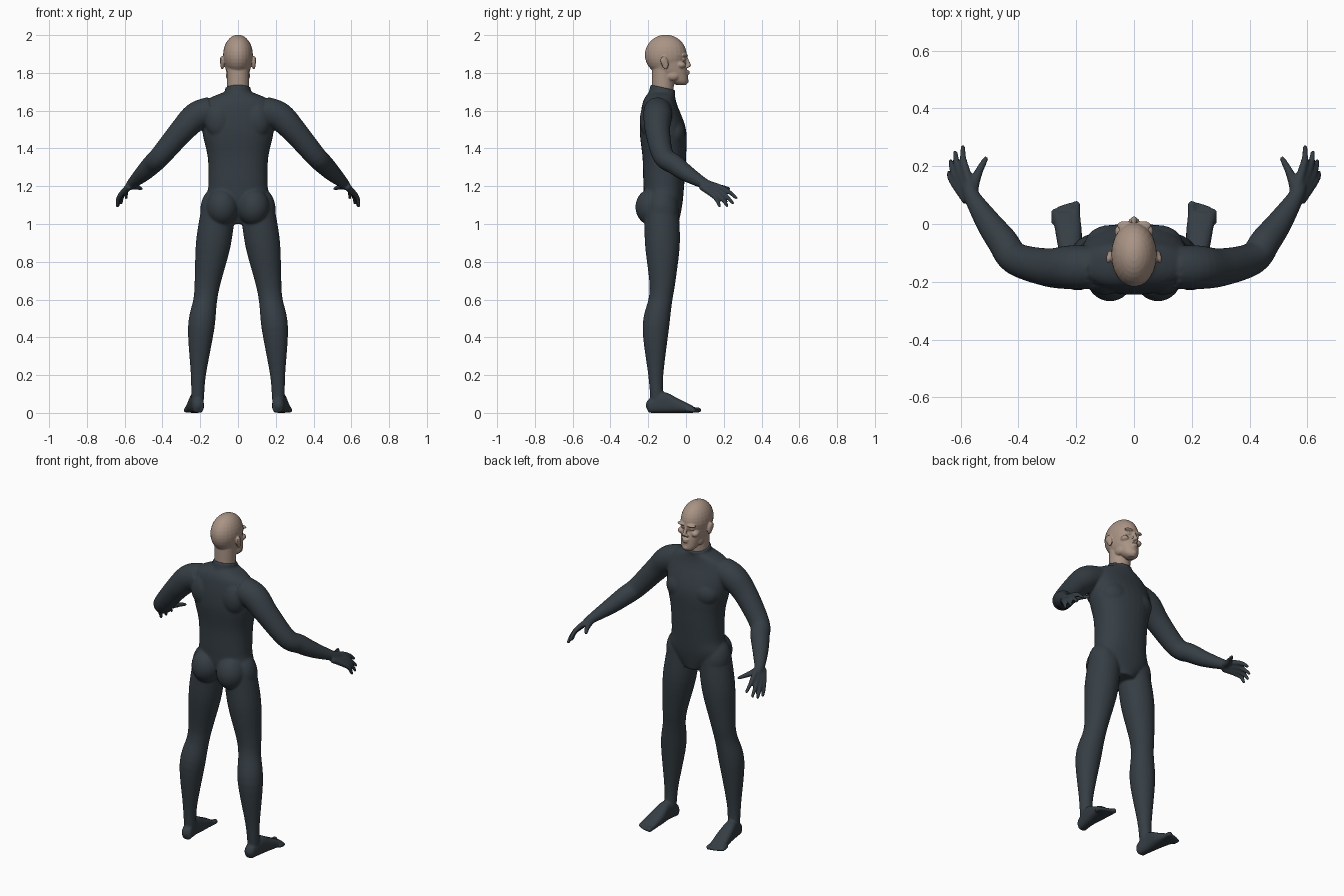
import bpy, bmesh, math
from mathutils import Vector, Matrix

cube = bpy.data.objects.get("Cube")
if cube:
    bpy.data.objects.remove(cube, do_unlink=True)


def material(name, colour):
    mat = bpy.data.materials.new(name)
    mat.use_nodes = True
    mat.diffuse_color = (*colour, 1)
    shader = mat.node_tree.nodes["Principled BSDF"]
    shader.inputs["Base Color"].default_value = (*colour, 1)
    shader.inputs["Roughness"].default_value = 0.7
    return mat


def smooth_rows(rows, steps=5):
    """Catmull-Rom interpolation of rows of numbers."""
    result = []
    for i in range(len(rows) - 1):
        before, start = rows[max(i - 1, 0)], rows[i]
        end, after = rows[i + 1], rows[min(i + 2, len(rows) - 1)]
        for k in range(steps):
            t = k / steps
            result.append([q + t / 2 * (r - p + t * (2*p - 5*q + 4*r - s + t * (3*(q - r) + s - p)))
                           for p, q, r, s in zip(before, start, end, after)])
    return result + [list(rows[-1])]


def loft(bm, sections, power=1.0, sides=32):
    """Skin closed rings given as (centre, half axis, half axis)."""
    def rounded(value):
        return math.copysign(abs(value) ** power, value)

    angles = [math.tau * i / sides for i in range(sides)]
    rings = [[bm.verts.new(centre + u * rounded(math.cos(a)) + v * rounded(math.sin(a)))
              for a in angles] for centre, u, v in sections]
    for lower, upper in zip(rings, rings[1:]):
        for i in range(sides):
            j = (i + 1) % sides
            bm.faces.new((lower[i], lower[j], upper[j], upper[i]))
    bm.faces.new(rings[0][::-1])
    bm.faces.new(rings[-1])


def upright(bm, rows):
    """Centred body of stacked rings: height, half width, back, front."""
    loft(bm, [(Vector((0, (back + front) / 2, height)),
               Vector((width, 0, 0)), Vector((0, (front - back) / 2, 0)))
              for height, width, back, front in smooth_rows(rows)], power=0.9)


def blob(bm, centre, radii, tilt=0):
    matrix = (Matrix.Translation(centre) @ Matrix.Rotation(tilt, 4, 'X')
              @ Matrix.Diagonal((*radii, 1)))
    bmesh.ops.create_uvsphere(bm, u_segments=24, v_segments=16, radius=1, matrix=matrix)


def tube(bm, rows, round_end=True):
    """Limb along a smooth path: x, y, z, radius."""
    path = smooth_rows(rows)
    reference = Vector((0.3, -0.2, 1))
    sections = []
    for i, (x, y, z, radius) in enumerate(path):
        ahead, behind = path[min(i + 1, len(path) - 1)], path[max(i - 1, 0)]
        tangent = Vector(ahead[:3]) - Vector(behind[:3])
        u = tangent.cross(reference).normalized()
        v = tangent.cross(u).normalized()
        sections.append((Vector((x, y, z)), u * radius, v * radius))
    loft(bm, sections, sides=24)
    if round_end:
        blob(bm, rows[-1][:3], [rows[-1][3]] * 3)


def mirror_all(bm):
    geometry = bm.verts[:] + bm.edges[:] + bm.faces[:]
    for element in bmesh.ops.duplicate(bm, geom=geometry)["geom"]:
        if isinstance(element, bmesh.types.BMVert):
            element.co.x *= -1


def finish(bm, name, mat, voxel):
    """Fuse the overlapping parts into one smooth skin."""
    bmesh.ops.recalc_face_normals(bm, faces=bm.faces[:])
    mesh = bpy.data.meshes.new(name)
    bm.to_mesh(mesh)
    bm.free()
    mesh.materials.append(mat)
    body = bpy.data.objects.new(name, mesh)
    bpy.context.collection.objects.link(body)
    remesh = body.modifiers.new("Blend", 'REMESH')
    remesh.mode = 'VOXEL'
    remesh.voxel_size = voxel
    remesh.use_smooth_shade = True
    soften = body.modifiers.new("Soften", 'SMOOTH')
    soften.factor = 0.5
    soften.iterations = 5


def add_leg(bm):
    hip, thigh = (.1, -.13, 1.1, .09), (.13, -.125, .9, .093)
    above_knee, knee = (.16, -.125, .7, .07), (.173, -.135, .6, .063)
    calf, shin, ankle = (.195, -.16, .45, .07), (.21, -.16, .2, .04), (.213, -.155, .08, .034)
    tube(bm, [hip, thigh, above_knee, knee, calf, shin, ankle])
    # buttock and hip
    blob(bm, (.083, -.175, 1.09), (.085, .093, .1))
    blob(bm, (.12, -.125, 1.07), (.08, .085, .12))


def add_foot(bm):
    # y, x, half width, height
    arch = [(-.2, .21, .03, .07), (-.12, .22, .035, .11), (-.04, .225, .045, .075), (.04, .235, .048, .035)]
    loft(bm, [(Vector((x, y, height / 2)), Vector((width, 0, 0)), Vector((0, 0, height / 2)))
              for y, x, width, height in smooth_rows(arch)], power=0.75)
    blob(bm, (.213, -.17, .04), (.032, .044, .04))
    # toes shorten towards the outside
    for toe in range(5):
        radius = .011 if toe else .015
        x = .2 + .019 * toe
        tip = .066 - .0015 * toe ** 2
        tube(bm, [(x, 0, .018, radius), (x, tip, radius, radius)])


def add_arm(bm):
    root, shoulder = (.14, -.15, 1.6, .075), (.22, -.15, 1.57, .076)
    upper, elbow = (.3, -.15, 1.49, .066), (.41, -.12, 1.36, .056)
    forearm, lower = (.455, -.06, 1.315, .053), (.5, 0, 1.27, .045)
    wrist, palm = (.555, .085, 1.22, .03), (.575, .13, 1.2, .022)
    tube(bm, [root, shoulder, upper, elbow, forearm, lower, wrist, palm])


def add_hand(bm):
    # fingers fan out between the index and the little finger
    wrists = Vector((.555, .095, 1.22)), Vector((.575, .08, 1.2))
    knuckles = Vector((.58, .18, 1.195)), Vector((.62, .14, 1.155))
    tips = Vector((.592, .266, 1.138)), Vector((.64, .178, 1.094))
    for finger in range(4):
        share = finger / 3
        reach = math.sin(math.pi * share) * Vector((.012, .012, -.014))
        wrist, knuckle, tip = (pair[0].lerp(pair[1], share) for pair in (wrists, knuckles, tips))
        tip += reach
        knuckle += reach * .3
        bend = knuckle.lerp(tip, .5) + Vector((.005, .003, .005))
        tube(bm, [(*wrist, .019), (*knuckle, .015), (*bend, .012), (*tip, .009)])
    # thumb
    tube(bm, [(.56, .1, 1.21, .02), (.553, .14, 1.2, .019), (.535, .185, 1.195, .014), (.513, .225, 1.187, .01)])


# bodysuit: limbs of one side, mirrored, then the torso
bm = bmesh.new()
for add_part in (add_leg, add_foot, add_arm, add_hand):
    add_part(bm)
# chest and shoulder blade
blob(bm, (.08, -.07, 1.48), (.09, .067, .08))
blob(bm, (.1, -.185, 1.55), (.075, .06, .1))
mirror_all(bm)
crotch, hips = (1, .06, -.16, -.04), (1.1, .17, -.215, -.02)
waist, ribs = (1.2, .157, -.225, -.01), (1.35, .16, -.23, 0)
chest, shoulders = (1.5, .19, -.245, 0), (1.64, .18, -.23, -.05)
neckline = (1.7, .07, -.195, -.06)
upright(bm, [crotch, hips, waist, ribs, chest, shoulders, neckline])
# slanted collar
tube(bm, [(0, -.14, 1.64, .07), (0, -.121, 1.723, .068)], round_end=False)
finish(bm, "bodysuit", material("dark_suit", (.036, .048, .058)), voxel=.0065)

# head: paired features first
bm = bmesh.new()
# ear and its rim
blob(bm, (.083, -.112, 1.853), (.011, .019, .036), tilt=.2)
blob(bm, (.09, -.12, 1.864), (.006, .017, .023), tilt=.2)
# brow, eyelid, cheekbone
blob(bm, (.03, -.006, 1.893), (.03, .017, .009))
blob(bm, (.03, -.014, 1.872), (.015, .012, .009))
blob(bm, (.046, -.026, 1.842), (.021, .025, .018))
# nostril, jaw corner
blob(bm, (.011, .008, 1.834), (.009, .012, .008))
blob(bm, (.045, -.07, 1.785), (.019, .035, .026))
mirror_all(bm)
# cranium, face, neck
blob(bm, (0, -.107, 1.895), (.079, .111, .107))
upright(bm, [(1.735, .022, -.05, 0), (1.755, .043, -.08, .01), (1.81, .063, -.17, .006),
             (1.87, .073, -.2, -.007), (1.9, .076, -.21, 0), (1.94, .06, -.19, -.02)])
tube(bm, [(0, -.125, 1.66, .058), (0, -.12, 1.84, .06)])
# nose
tube(bm, [(0, -.003, 1.89, .009), (0, .006, 1.865, .009), (0, .016, 1.842, .011)])
# lips and chin
for height, width in ((1.808, .022), (1.795, .019)):
    blob(bm, (0, .006, height), (width, .014, .006))
blob(bm, (0, -.002, 1.757), (.021, .017, .016))
finish(bm, "head", material("skin", (.4, .295, .235)), voxel=.004)
